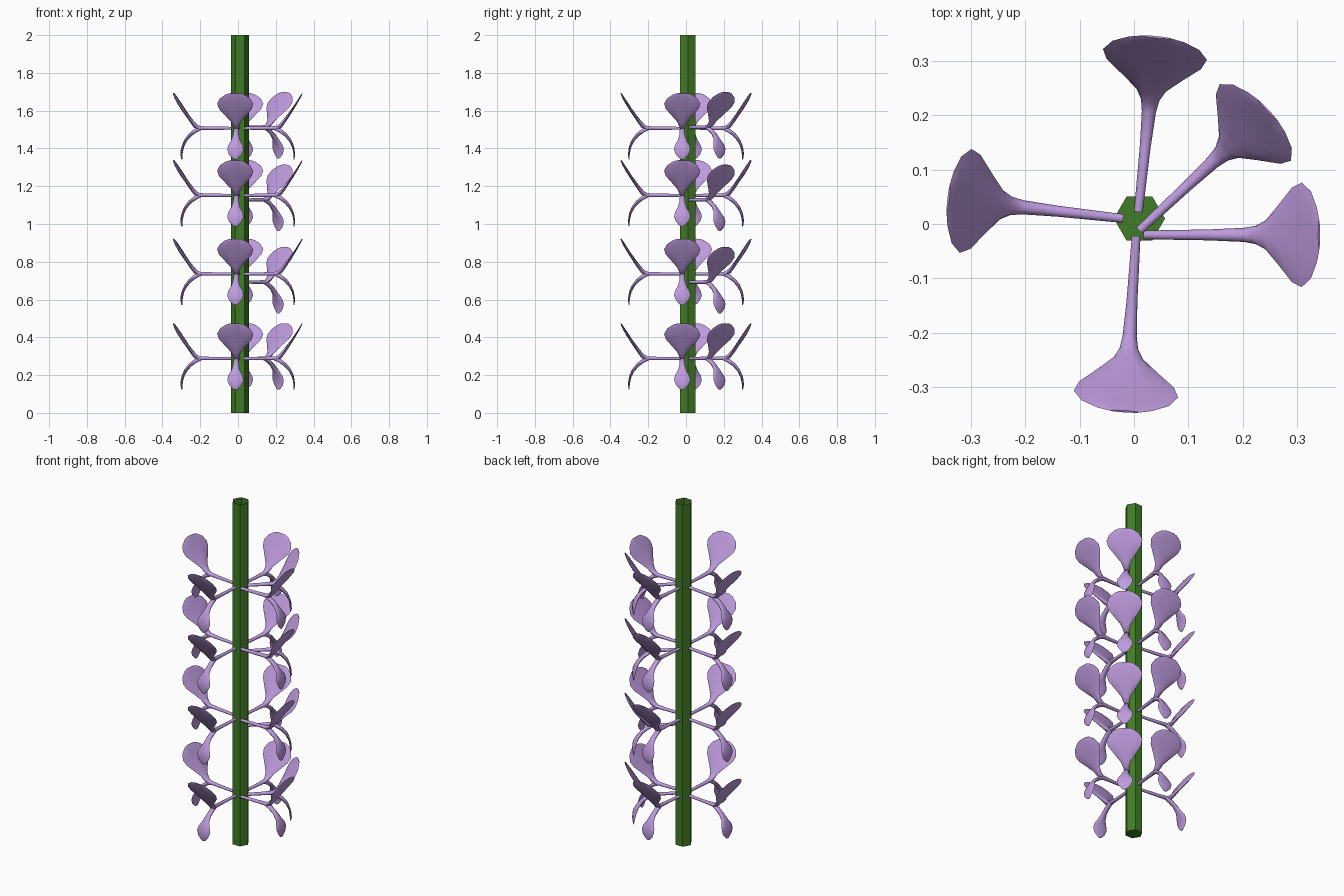
import bpy, bmesh, math
from mathutils import Vector, Matrix

if "Cube" in bpy.data.objects:
    bpy.data.objects.remove(bpy.data.objects["Cube"])


def material(name, rgb):
    m = bpy.data.materials.new(name)
    m.diffuse_color = (*rgb, 1)
    m.use_nodes = True
    m.node_tree.nodes["Principled BSDF"].inputs["Base Color"].default_value = m.diffuse_color
    return m


GREEN = material("stem green", (0.053, 0.205, 0.019))
LILAC = material("petal lilac", (0.515, 0.328, 0.73))


def loft(bm, rows, sides=10):
    """Elliptical tube along rows of (reach, height, half width, half thickness)."""
    rings = []
    for i, (r, z, w, t) in enumerate(rows):
        a, b = rows[max(i - 1, 0)], rows[min(i + 1, len(rows) - 1)]
        d = Vector((b[0] - a[0], 0, b[1] - a[1])).normalized()
        normal = Vector((-d.z, 0, d.x))
        ring = []
        for k in range(sides):
            ang = 2 * math.pi * k / sides
            p = Vector((r, 0, z)) + normal * t * math.sin(ang)
            p.y += w * math.cos(ang)
            ring.append(bm.verts.new(p))
        rings.append(ring)
    for a, b in zip(rings, rings[1:]):
        for k in range(sides):
            n = (k + 1) % sides
            bm.faces.new((a[k], a[n], b[n], b[k]))
    bm.faces.new(rings[0][::-1])
    bm.faces.new(rings[-1])


# Flower: stalk running into the broad upper petal, plus a narrow lower petal
UPPER = [(0, 0, .008, .008), (.12, 0, .010, .009), (.185, .001, .013, .011),
         (.207, .012, .017, .012), (.225, .034, .027, .010), (.248, .066, .055, .008),
         (.273, .102, .087, .006), (.291, .130, .096, .005), (.308, .158, .080, .004),
         (.319, .178, .050, .003), (.323, .185, .028, .002)]
LOWER = [(.170, .001, .010, .008), (.205, -.012, .014, .011), (.235, -.035, .015, .010),
         (.258, -.063, .023, .008), (.272, -.092, .039, .006), (.278, -.115, .043, .005),
         (.281, -.140, .033, .004), (.280, -.157, .018, .003), (.279, -.165, .008, .002)]

bm = bmesh.new()
loft(bm, UPPER)
loft(bm, LOWER)
bmesh.ops.recalc_face_normals(bm, faces=bm.faces)
flower_mesh = bpy.data.meshes.new("flower")
bm.to_mesh(flower_mesh)
bm.free()
flower_mesh.materials.append(LILAC)
flower_mesh.shade_smooth()
flower_mesh.set_sharp_from_angle(angle=math.radians(45))

# Flower placement: base x, base y, azimuth, then the height in each of the four tiers
PLACES = [
    ("right", .017, -.020, 0, (.288, .736, 1.152, 1.507)),
    ("back", .008, .022, 84, (.288, .736, 1.152, 1.507)),
    ("left", -.020, .010, 173.6, (.288, .736, 1.152, 1.507)),
    ("front", .004, -.022, 266.3, (.288, .736, 1.152, 1.507)),
    ("diagonal", .010, -.012, 43, (.288, .692, 1.128, 1.512)),
]
for name, x, y, az, heights in PLACES:
    for tier, z in enumerate(heights, 1):
        ob = bpy.data.objects.new(f"{name}_flower_{tier}", flower_mesh)
        ob.matrix_world = Matrix.Translation((x, y, z)) @ Matrix.Rotation(math.radians(az), 4, 'Z')
        bpy.context.collection.objects.link(ob)

# Hexagonal stem, closed at the bottom and open at the top
bm = bmesh.new()
bmesh.ops.create_circle(bm, cap_ends=True, radius=.047, segments=6,
                        matrix=Matrix.Rotation(math.pi / 6 * 3, 4, 'Z'))
pts = [v.co.copy() for v in bm.verts]
bm.clear()
corners = [(.010 + .047 * math.cos(k * math.pi / 3), .010 + .047 * math.sin(k * math.pi / 3))
           for k in range(6)]
low = [bm.verts.new((x, y, 0)) for x, y in corners]
top = [bm.verts.new((x, y, 2)) for x, y in corners]
for k in range(6):
    n = (k + 1) % 6
    bm.faces.new((low[k], low[n], top[n], top[k]))
bm.faces.new(low[::-1])
stem_mesh = bpy.data.meshes.new("stem")
bm.to_mesh(stem_mesh)
bm.free()
stem_mesh.materials.append(GREEN)
bpy.context.collection.objects.link(bpy.data.objects.new("stem", stem_mesh))
